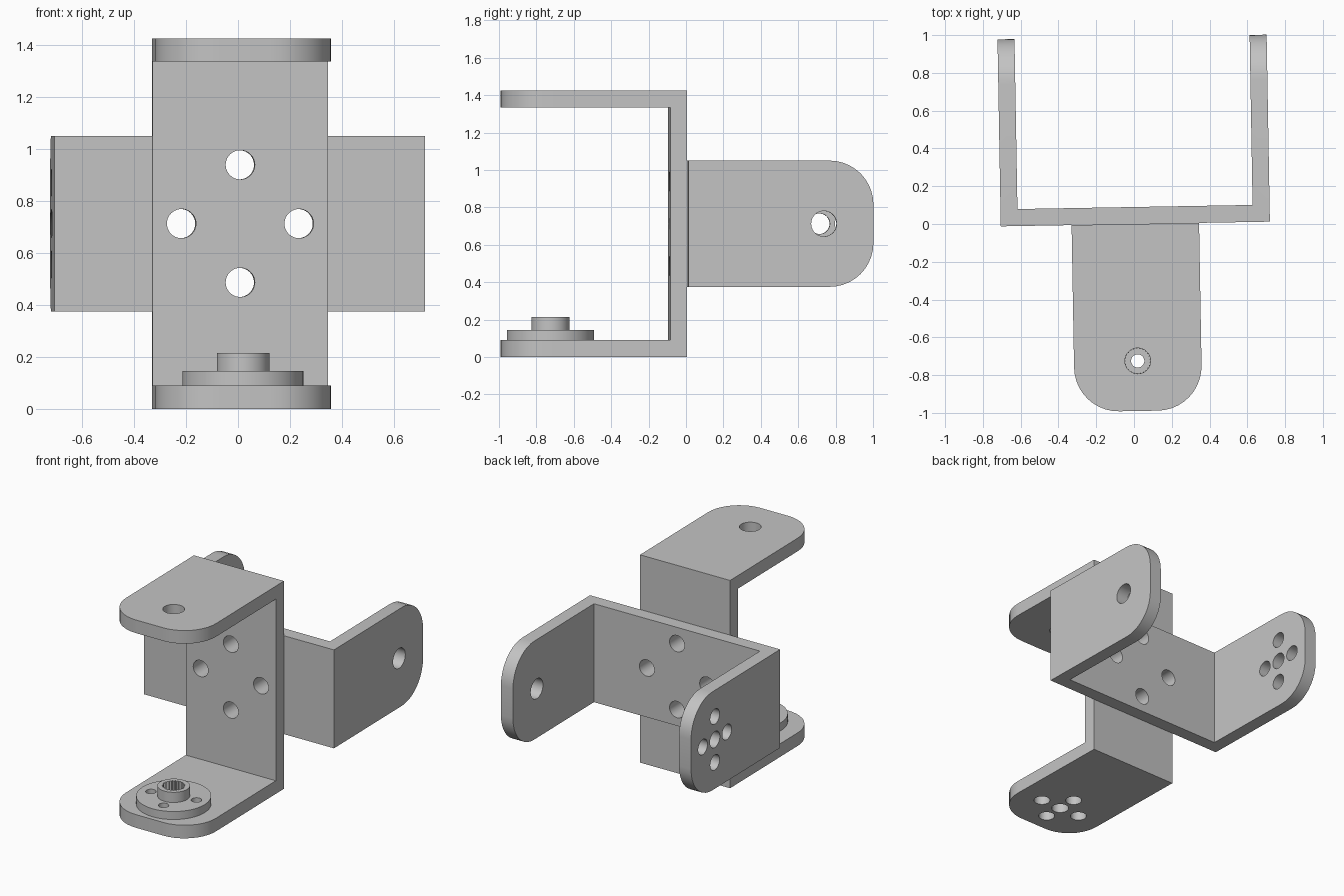
import bpy, bmesh, math
from mathutils import Matrix, Vector

cube = bpy.data.objects.get("Cube")
if cube:
    bpy.data.objects.remove(cube, do_unlink=True)

grey = bpy.data.materials.new("plain grey")
grey.use_nodes = True
GREY = (0.55, 0.55, 0.55, 1)
grey.diffuse_color = GREY
grey.node_tree.nodes["Principled BSDF"].inputs["Base Color"].default_value = GREY

WIDTH, HALF, THICK, REACH = 0.675, 0.7125, 0.09, 0.99
PIVOT = 0.725          # distance from the web to the hinge axis
CORNER = 0.235


def make_object(name, bm):
    bmesh.ops.recalc_face_normals(bm, faces=bm.faces)
    mesh = bpy.data.meshes.new(name)
    bm.to_mesh(mesh)
    bm.free()
    mesh.materials.append(grey)
    obj = bpy.data.objects.new(name, mesh)
    bpy.context.collection.objects.link(obj)
    return obj


def add_prism(bm, outline, offset):
    """Extrude a closed outline by a vector into a solid."""
    face = bm.faces.new([bm.verts.new(p) for p in outline])
    new = bmesh.ops.extrude_face_region(bm, geom=[face])["geom"]
    bmesh.ops.translate(bm, vec=offset, verts=[v for v in new if isinstance(v, bmesh.types.BMVert)])


def add_rod(bm, radius, centre, length, axis="Z", sides=40):
    turn = Matrix.Rotation(math.pi / 2, 4, "X") if axis == "Y" else Matrix()
    bmesh.ops.create_cone(bm, cap_ends=True, segments=sides, radius1=radius, radius2=radius,
                          depth=length, matrix=Matrix.Translation(centre) @ turn)


def combine(obj, other_bm, operation):
    """Apply a boolean and discard the helper."""
    helper = make_object("helper", other_bm)
    helper.hide_render = True
    mod = obj.modifiers.new("combine", "BOOLEAN")
    mod.operation, mod.object, mod.solver = operation, helper, "EXACT"
    bpy.context.view_layer.objects.active = obj
    bpy.ops.object.modifier_apply(modifier=mod.name)
    bpy.data.objects.remove(helper, do_unlink=True)


def smooth(obj):
    bpy.ops.object.select_all(action="DESELECT")
    obj.select_set(True)
    bpy.context.view_layer.objects.active = obj
    bpy.ops.object.shade_smooth_by_angle(angle=math.radians(30))


def ring(count, radius_x, radius_y, start=0.0):
    for i in range(count):
        a = start + i * math.tau / count
        yield radius_x * math.cos(a), radius_y * math.sin(a)


def make_bracket(name):
    # U-shaped side profile, swept across the width
    inner = HALF - THICK
    profile = [(0, -HALF), (-REACH, -HALF), (-REACH, -inner), (-THICK, -inner),
               (-THICK, inner), (-REACH, inner), (-REACH, HALF), (0, HALF)]
    bm = bmesh.new()
    add_prism(bm, [(-WIDTH / 2, y, z) for y, z in profile], Vector((WIDTH, 0, 0)))
    # rounded flange tips
    tips = [e for e in bm.edges if all(v.co.y < -REACH + 0.01 for v in e.verts)
            and abs(e.verts[0].co.x - e.verts[1].co.x) < 0.01]
    bmesh.ops.bevel(bm, geom=tips, offset=CORNER, segments=10, profile=0.5, affect="EDGES")
    obj = make_object(name, bm)
    # mounting holes in the web, hinge hole above, horn screw holes below
    holes = bmesh.new()
    for x, z in ring(4, 0.226, 0.226):
        add_rod(holes, 0.056, (x, 0, z), 0.4, "Y")
    add_rod(holes, 0.068, (0, -PIVOT, HALF), 0.4)
    add_rod(holes, 0.055, (0, -PIVOT, -HALF), 0.4)
    for x, y in ring(4, 0.157, 0.134):
        add_rod(holes, 0.052, (x, y - PIVOT, -HALF), 0.4)
    combine(obj, holes, "DIFFERENCE")
    smooth(obj)
    return obj


def make_horn(name):
    base = -HALF + THICK
    bm = bmesh.new()
    add_rod(bm, 0.233, (0, -PIVOT, base + 0.0275), 0.055, sides=64)
    obj = make_object(name, bm)
    hub = bmesh.new()
    add_rod(hub, 0.101, (0, -PIVOT, base + 0.075), 0.10)
    combine(obj, hub, "UNION")
    # screw holes and through hole
    holes = bmesh.new()
    add_rod(holes, 0.035, (0, -PIVOT, base), 0.5)
    for x, y in ring(4, 0.155, 0.155, math.radians(10)):
        add_rod(holes, 0.033, (x, y - PIVOT, base), 0.4)
    combine(obj, holes, "DIFFERENCE")
    # toothed bore
    teeth = bmesh.new()
    outline = []
    for i in range(50):
        r, a = (0.074, 0.063)[i % 2], i * math.tau / 50
        outline.append((r * math.cos(a), r * math.sin(a) - PIVOT, base + 0.04))
    add_prism(teeth, outline, Vector((0, 0, 0.2)))
    combine(obj, teeth, "DIFFERENCE")
    smooth(obj)
    return obj


# whole assembly is turned very slightly about the vertical
place = Matrix.Translation((0.007, 0, HALF)) @ Matrix.Rotation(math.radians(1), 4, "Z")
flip = Matrix.Rotation(math.pi, 4, Vector((1, 0, 1)))

make_bracket("front_bracket").matrix_world = place
make_bracket("rear_bracket").matrix_world = place @ flip
make_horn("servo_horn").matrix_world = place
